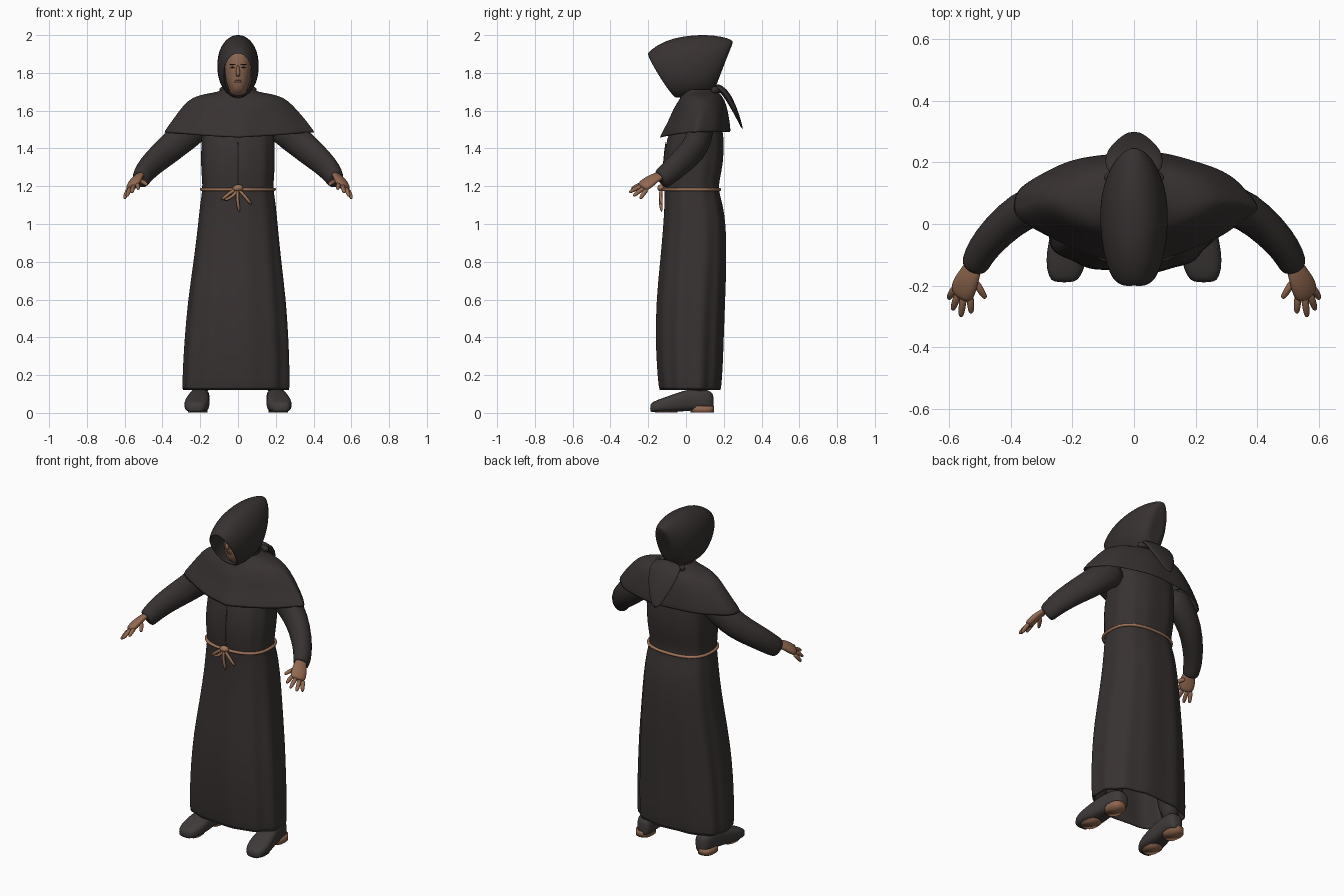
import bpy, bmesh
from math import sin, cos, pi, copysign
from mathutils import Vector

if "Cube" in bpy.data.objects:
    bpy.data.objects.remove(bpy.data.objects["Cube"])


def material(name, r, g, b):
    m = bpy.data.materials.new(name)
    m.use_nodes = True
    m.diffuse_color = (r, g, b, 1)
    bsdf = m.node_tree.nodes["Principled BSDF"]
    bsdf.inputs["Base Color"].default_value = (r, g, b, 1)
    bsdf.inputs["Roughness"].default_value = 0.9
    return m


CLOTH = material("dark cloth", 0.039, 0.032, 0.031)
SHOE = material("shoe grey", 0.050, 0.043, 0.042)
SKIN = material("hand skin", 0.29, 0.142, 0.08)
FACE = material("shaded face skin", 0.25, 0.13, 0.08)
LIPS = material("lip brown", 0.17, 0.075, 0.05)
DARK = material("eye dark", 0.03, 0.02, 0.016)
ROPE = material("rope brown", 0.34, 0.172, 0.098)
SOLE = material("sole leather", 0.28, 0.135, 0.075)


def loft(name, rings, mat, caps=(True, True), closed=False, thick=0, level=1):
    """Skin a list of point rings into a smooth surface."""
    bm = bmesh.new()
    rows = [[bm.verts.new(p) for p in ring] for ring in rings]
    n = len(rows[0])
    pairs = list(zip(rows, rows[1:])) + ([(rows[-1], rows[0])] if closed else [])
    for a, b in pairs:
        for i in range(n):
            j = (i + 1) % n
            bm.faces.new((a[i], a[j], b[j], b[i]))
    if not closed:
        if caps[0]:
            bm.faces.new(rows[0][::-1])
        if caps[1]:
            bm.faces.new(rows[-1])
    bmesh.ops.recalc_face_normals(bm, faces=bm.faces)
    for f in bm.faces:
        f.smooth = True
    mesh = bpy.data.meshes.new(name)
    bm.to_mesh(mesh)
    bm.free()
    mesh.materials.append(mat)
    ob = bpy.data.objects.new(name, mesh)
    bpy.context.collection.objects.link(ob)
    if thick:
        s = ob.modifiers.new("thickness", "SOLIDIFY")
        s.thickness = thick
    if level:
        s = ob.modifiers.new("smooth", "SUBSURF")
        s.levels = s.render_levels = level
    return ob


def power(v, e):
    return copysign(abs(v) ** (2 / e), v)


def oval(z, rx, front, back, e=2.0, drop=0.0, fold=0.0, n=48, cx=0.0, k=11, e_back=None):
    """Horizontal ring; drop lowers the front, fold ripples the cloth."""
    cy, ry, ring = (front + back) / 2, (back - front) / 2, []
    for i in range(n):
        a = 2 * pi * i / n
        w = 1 + fold * (sin(k * (a + pi / 2)) + 0.6 * sin(5 * (a + pi / 2)))
        p = e_back if e_back and sin(a) > 0 else e
        ring.append((cx + rx * w * power(cos(a), p), cy + ry * w * power(sin(a), p),
                     z - drop * max(0, -sin(a)) ** 2))
    return ring


def tube(name, pts, radii, mat, across=(0, 0, 1), flat=1.0, n=12, closed=False):
    """Round or flattened sweep along a path."""
    pts, rings, m = [Vector(p) for p in pts], [], len(pts)
    for i, p in enumerate(pts):
        if closed:
            t = pts[(i + 1) % m] - pts[i - 1]
        else:
            t = pts[min(i + 1, m - 1)] - pts[max(i - 1, 0)]
        t.normalize()
        side = Vector(across)
        side = (side - t * side.dot(t)).normalized()
        nor = t.cross(side)
        r = radii[i] if isinstance(radii, (list, tuple)) else radii
        rings.append([p + side * r * cos(2 * pi * j / n) + nor * r * flat * sin(2 * pi * j / n)
                      for j in range(n)])
    return loft(name, rings, mat, closed=closed)


# Robe: hem to shoulders, folds deepening toward the hem
ROBE = [(.115, .284, -.14, .183, .022), (.25, .281, -.152, .192, .022), (.4, .274, -.158, .197, .02),
        (.6, .259, -.155, .205, .018), (.8, .232, -.135, .213, .014), (1.0, .21, -.118, .212, .01),
        (1.12, .199, -.112, .19, .01), (1.18, .187, -.112, .17, .008), (1.24, .19, -.12, .178, .012),
        (1.32, .197, -.122, .195, .012), (1.45, .192, -.105, .203, .01), (1.58, .19, -.045, .18, 0),
        (1.65, .12, -.01, .14, 0)]
loft("robe", [oval(z, rx, f, b, 2.5, 0, w, 64, cx=-.012 * max(0, 1 - z)) for z, rx, f, b, w in ROBE],
     CLOTH, caps=(False, True), thick=.008)
tube("robe_front_seam", [(0, f + .001, z) for z, rx, f, b, w in ROBE[7:11]], .0035, CLOTH,
     across=(1, 0, 0), n=8)

# Shoulder cape, angular in front and fuller behind
CAPE = [(1.485, .402, -.142, .237, 1.35, .028), (1.56, .345, -.094, .228, 1.45, .02),
        (1.63, .29, -.068, .215, 1.6, .02), (1.672, .24, -.045, .195, 1.8, .03),
        (1.69, .17, -.035, .18, 2, .03), (1.7, .1, -.025, .165, 2, .025), (1.715, .085, -.01, .15, 2, 0)]
loft("shoulder_cape", [oval(z, rx, f, b, e, d, .012 if i < 2 else 0, 64, k=9, e_back=1.9)
                       for i, (z, rx, f, b, e, d) in enumerate(CAPE)],
     CLOTH, caps=(False, False), thick=.008)

# Hood: slanted rings from the face opening to the rear peak; sides bulge forward
HOOD = [(-.205, 1.905, -.062, 1.672, .078, .015), (-.15, 1.95, -.045, 1.668, .094, .015),
        (-.07, 1.985, -.01, 1.668, .107, .01), (.05, 2.003, .045, 1.675, .113, 0),
        (.15, 2.0, .1, 1.685, .1, 0), (.22, 1.985, .145, 1.71, .075, 0),
        (.25, 1.97, .165, 1.74, .05, 0), (.247, 1.955, .172, 1.77, .02, 0)]
rings = []
for ty, tz, by, bz, w, bulge in HOOD:
    top, bot = Vector((0, ty, tz)), Vector((0, by, bz))
    mid, half = (top + bot) / 2, (top - bot) / 2
    ring = []
    for i in range(40):
        c, s = cos(2 * pi * i / 40), sin(2 * pi * i / 40)
        ring.append(mid + half * power(c, 2.1) + Vector((w * power(s, 2.1), -bulge * abs(s), 0)))
    rings.append(ring)
loft("hood", rings, CLOTH, caps=(False, True), thick=.01)

# Gathered cloth and tail behind the neck
tube("neck_gather", [(.1 * cos(a), .1 + .085 * sin(a), 1.71) for a in
                     [pi * i / 14 for i in range(2, 13)]], .018, CLOTH)
tube("hood_tail", [(0, .15, 1.735), (0, .205, 1.705), (0, .24, 1.64), (0, .27, 1.58), (0, .3, 1.5)],
     [.085, .1, .088, .06, .02], CLOTH, across=(1, 0, 0), flat=.2, n=16)

# Head and face
HEAD = [(1.64, .05, -.01, .09), (1.685, .045, -.045, .09), (1.7, .042, -.074, .08), (1.73, .057, -.086, .09),
        (1.78, .069, -.092, .1), (1.84, .073, -.092, .11), (1.9, .067, -.082, .11), (1.94, .035, -.04, .08)]
loft("face", [oval(z, rx, f, b, 2.2, n=24) for z, rx, f, b in HEAD], FACE)
tube("nose", [(0, -.088, 1.84), (0, -.1, 1.815), (0, -.11, 1.792), (0, -.092, 1.782)],
     [.007, .01, .014, .008], FACE, across=(1, 0, 0))
for name, z, r in (("upper_lip", 1.759, .004), ("lower_lip", 1.752, .005)):
    tube(name, [(-.022, -.083, z), (0, -.09, z), (.022, -.083, z)], [.002, r, .002], LIPS)

# Belt rope, knot and hanging ends
tube("rope_belt", oval(1.183, .193, -.122, .178, 2.5, n=40), .0095, ROPE, n=8, closed=True)
STRANDS = [[(0, -.128, 1.19), (-.045, -.135, 1.165), (-.09, -.13, 1.125)],
           [(0, -.13, 1.185), (-.025, -.137, 1.145), (-.075, -.13, 1.125)],
           [(0, -.13, 1.19), (-.005, -.138, 1.13), (.008, -.128, 1.06)],
           [(0, -.13, 1.185), (.035, -.137, 1.15), (.073, -.128, 1.1)]]
for i, path in enumerate(STRANDS):
    tube(f"rope_end_{i + 1}", path, .0095, ROPE, across=(0, 1, 0), n=8)
tube("rope_knot", [(-.028, -.125, 1.185), (-.012, -.134, 1.19), (.012, -.134, 1.193), (.028, -.125, 1.188)],
     [.008, .02, .02, .008], ROPE)

# Paired parts
for label, s in (("left", 1), ("right", -1)):
    def flip(points):
        return [(s * x, y, z) for x, y, z in points]

    tube(label + "_eye", flip([(.016, -.089, 1.828), (.028, -.087, 1.83), (.041, -.079, 1.828)]),
         [.002, .005, .002], DARK, n=8)
    tube(label + "_brow", flip([(.012, -.091, 1.842), (.03, -.089, 1.847), (.047, -.079, 1.842)]),
         [.002, .004, .002], DARK, n=8)

    # Sleeve, taller than deep, with a loose cuff hanging below the wrist
    tube(label + "_sleeve", flip([(.18, .085, 1.545), (.29, .07, 1.465), (.365, .045, 1.395),
                                  (.445, -.025, 1.33), (.495, -.085, 1.275), (.515, -.13, 1.238),
                                  (.518, -.137, 1.234)]),
         [.085, .085, .078, .07, .062, .056, .048], CLOTH, flat=.83, n=20)

    # Hand
    tube(label + "_palm", flip([(.51, -.105, 1.266), (.526, -.15, 1.254), (.545, -.19, 1.228),
                                (.558, -.222, 1.203), (.564, -.237, 1.192)]),
         [.03, .034, .046, .046, .036], SKIN, across=(s * .055, .03, -.03), flat=.5)
    FINGERS = (("index", (.533, -.225, 1.212), (.528, -.29, 1.185)),
               ("middle", (.552, -.225, 1.203), (.562, -.302, 1.167)),
               ("ring", (.568, -.217, 1.192), (.589, -.28, 1.147)),
               ("little", (.58, -.205, 1.184), (.602, -.243, 1.133)),
               ("thumb", (.52, -.18, 1.228), (.481, -.242, 1.208)))
    for finger, base, tip in FINGERS:
        a, b = Vector(base), Vector(tip)
        pts = [a.lerp(b, t) for t in (0, .5, .85, 1)]
        pts[1].z += .005
        tube(f"{label}_{finger}_finger", flip(pts), [.0135, .013, .011, .006], SKIN, n=8)

    # Leg, shoe and soles
    tube(label + "_leg", flip([(.205, .07, .07), (.19, .06, .3), (.14, .05, .7)]), [.052, .07, .08],
         CLOTH, across=(1, 0, 0), n=16)
    SHOES = [(-.19, .032, .045), (-.175, .052, .06), (-.12, .068, .08), (-.05, .064, .105),
             (.02, .053, .128), (.09, .051, .128), (.135, .043, .115), (.147, .02, .09)]
    rings = []
    for y, w, h in SHOES:
        cx, base = .208 - .1 * y, .004 if y < 0 else .012
        rings.append([(s * (cx + w * power(cos(2 * pi * i / 20), 3)), y,
                       base + (h - base) / 2 * (1 + power(sin(2 * pi * i / 20), 3))) for i in range(20)])
    loft(label + "_shoe", rings, SHOE)
    for part, rx, f, b, cx, z in (("heel", .046, .025, .148, .208, .036),
                                  ("front_sole", .046, -.165, -.045, .219, .008)):
        loft(f"{label}_{part}", [oval(h, rx, f, b, 2.6, n=20, cx=s * cx) for h in (.001, z)], SOLE, level=0)
